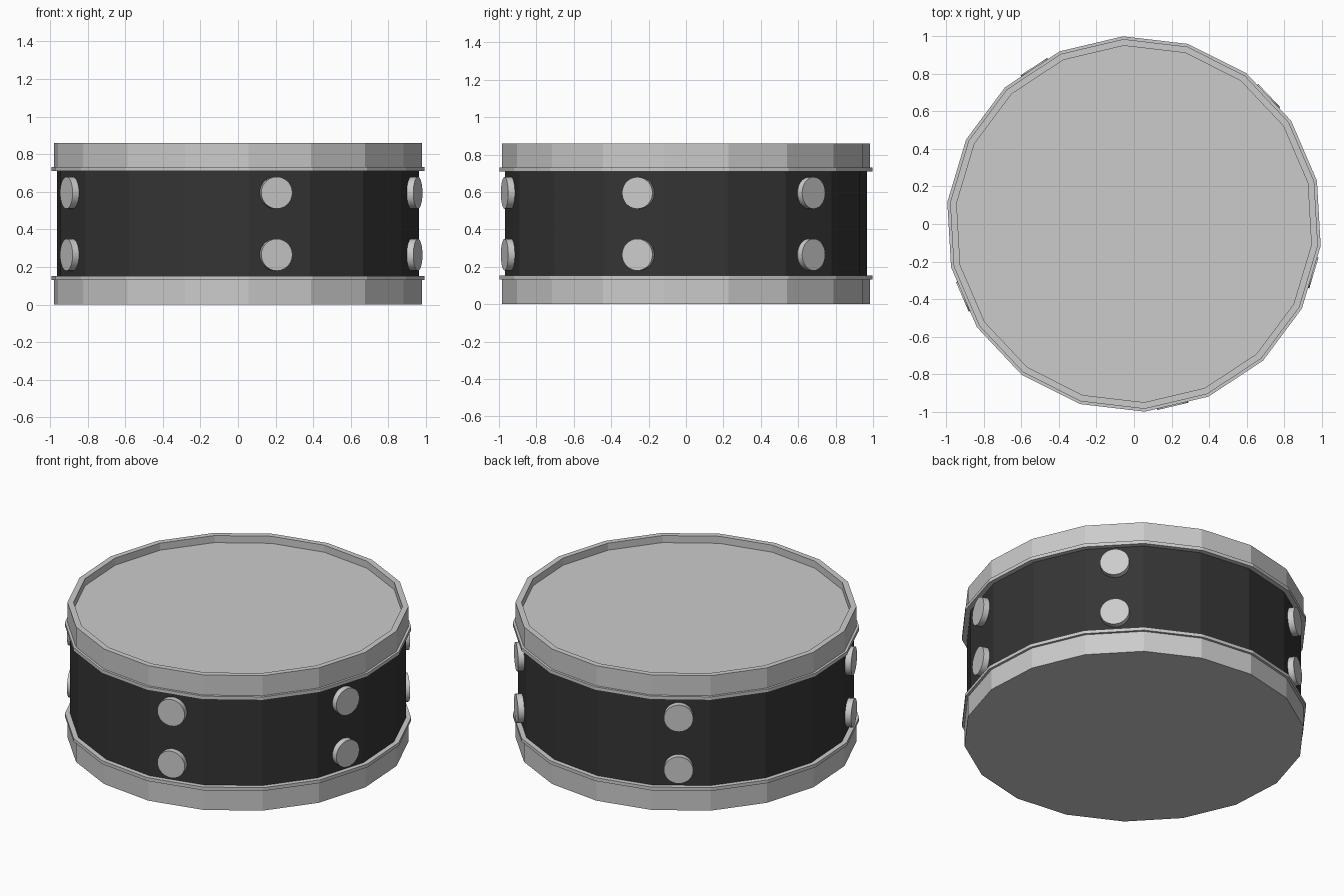
import bpy, bmesh
from math import cos, sin, radians
from mathutils import Matrix, Vector

if "Cube" in bpy.data.objects:
    bpy.data.objects.remove(bpy.data.objects["Cube"])

SIDES = 18
TURN = radians(13.3)


def lathe(name, profile, closed=False):
    """Revolve (radius, z) points into a faceted body; radius 0 closes with a flat cap."""
    bm = bmesh.new()
    rings = []
    for r, z in profile:
        rings.append([bm.verts.new((r * cos(TURN + radians(360 / SIDES) * i),
                                    r * sin(TURN + radians(360 / SIDES) * i), z))
                      for i in range(SIDES)])
    pairs = list(zip(rings, rings[1:]))
    if closed:
        pairs.append((rings[-1], rings[0]))
    for a, b in pairs:
        for i in range(SIDES):
            j = (i + 1) % SIDES
            bm.faces.new((a[i], a[j], b[j], b[i]))
    if not closed:
        bm.faces.new(rings[0][::-1])
        bm.faces.new(rings[-1])
    bmesh.ops.recalc_face_normals(bm, faces=bm.faces)
    return finish(name, bm)


def finish(name, bm):
    mesh = bpy.data.meshes.new(name)
    bm.to_mesh(mesh)
    bm.free()
    obj = bpy.data.objects.new(name, mesh)
    bpy.context.collection.objects.link(obj)
    return obj


# dark drum shell
shell = lathe("shell", [(0.97, 0.145), (0.97, 0.72)])
black = bpy.data.materials.new("shell_black")
black.diffuse_color = (0.035, 0.035, 0.035, 1)
black.use_nodes = True
black.node_tree.nodes["Principled BSDF"].inputs["Base Color"].default_value = black.diffuse_color
shell.data.materials.append(black)

# bottom hoop with flange, closed underneath
lathe("bottom_hoop", [(0.985, 0), (0.985, 0.132), (1.0, 0.132), (1.0, 0.153), (0.965, 0.153)])

# top hoop with flange, raised lip and recessed drum head
lathe("top_hoop", [(0.965, 0.71), (1.0, 0.71), (1.0, 0.732), (0.985, 0.732),
                   (0.985, 0.86), (0.95, 0.86), (0.95, 0.76), (0.965, 0.76)], closed=True)
lathe("drum_head", [(0.952, 0.78), (0.952, 0.815)])

# round lugs in pairs: position angle, facing angle
LUGS = [(-78, -76.7), (-15.2, -16.7), (43.5, 43.3), (122.5, 123.3), (203, 203.3)]
for n, (pos, face) in enumerate(LUGS):
    normal = Vector((cos(radians(face)), sin(radians(face)), 0))
    for level, z in (("lower", 0.265), ("upper", 0.595)):
        spot = Vector((cos(radians(pos)), sin(radians(pos)), 0)) * 0.967
        spot.z = z
        bm = bmesh.new()
        bmesh.ops.create_cone(bm, cap_ends=True, segments=28, radius1=0.085,
                              radius2=0.085, depth=0.05)
        rot = normal.to_track_quat('Z', 'Y').to_matrix().to_4x4()
        bm.transform(Matrix.Translation(spot) @ rot)
        lug = finish(f"{level}_lug_{n + 1}", bm)
        with bpy.context.temp_override(object=lug, active_object=lug,
                                       selected_objects=[lug],
                                       selected_editable_objects=[lug]):
            bpy.ops.object.shade_smooth_by_angle(angle=radians(35))
